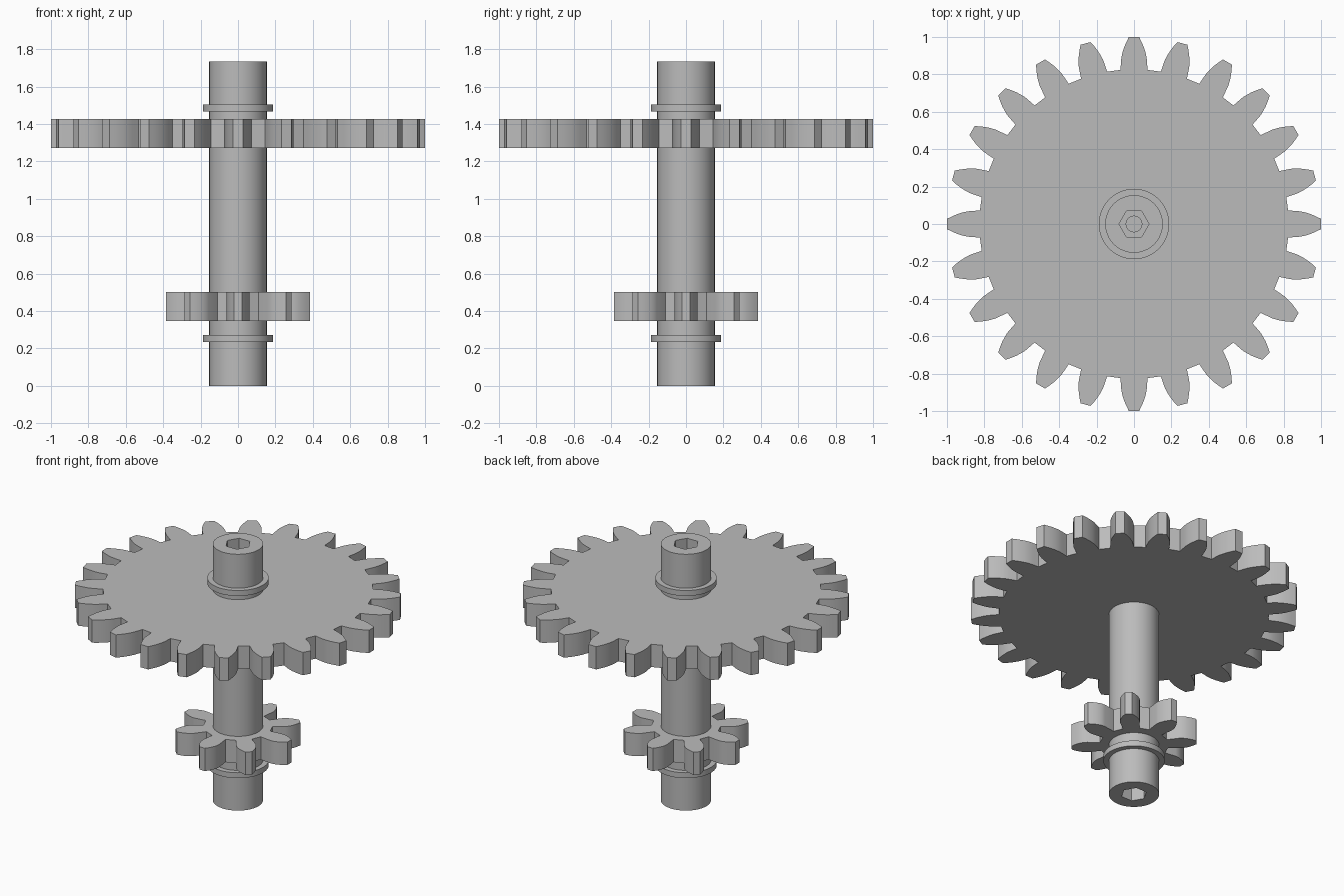
import bpy
import bmesh
from math import acos, atan2, cos, hypot, pi, radians, sin, sqrt, tan
from mathutils import Matrix

cube = bpy.data.objects.get("Cube")
if cube:
    bpy.data.objects.remove(cube, do_unlink=True)

# Gear proportions: the tooth module sets every radius
MODULE = 1 / 13
PRESSURE = radians(20)
SHAFT_RADIUS = 2 * MODULE
SHAFT_TOP = 1.733

steel = bpy.data.materials.new("plain grey steel")
steel.use_nodes = True
GREY = (0.5, 0.5, 0.5, 1)
steel.diffuse_color = GREY
steel.node_tree.nodes["Principled BSDF"].inputs["Base Color"].default_value = GREY


def make_object(name, bm):
    bmesh.ops.recalc_face_normals(bm, faces=bm.faces)
    mesh = bpy.data.meshes.new(name)
    bm.to_mesh(mesh)
    bm.free()
    mesh.materials.append(steel)
    obj = bpy.data.objects.new(name, mesh)
    bpy.context.collection.objects.link(obj)
    return obj


def activate(obj):
    bpy.ops.object.select_all(action="DESELECT")
    obj.select_set(True)
    bpy.context.view_layer.objects.active = obj


def smooth(obj):
    activate(obj)
    bpy.ops.object.shade_smooth_by_angle(angle=radians(30))


def cylinder(name, radius, bottom, top, sides=64):
    bm = bmesh.new()
    bmesh.ops.create_cone(
        bm, cap_ends=True, segments=sides, radius1=radius, radius2=radius,
        depth=top - bottom, matrix=Matrix.Translation((0, 0, (top + bottom) / 2)))
    return make_object(name, bm)


def extrude_outline(name, outline, bottom, top):
    bm = bmesh.new()
    face = bm.faces.new([bm.verts.new((x, y, bottom)) for x, y in outline])
    result = bmesh.ops.extrude_face_region(bm, geom=[face], use_keep_orig=True)
    raised = [v for v in result["geom"] if isinstance(v, bmesh.types.BMVert)]
    bmesh.ops.translate(bm, verts=raised, vec=(0, 0, top - bottom))
    return make_object(name, bm)


def half_tooth(teeth, steps=5):
    """Radius and half angle along one involute flank, root to tip."""
    pitch = MODULE * teeth / 2
    base, root, tip = pitch * cos(PRESSURE), pitch - 1.25 * MODULE, pitch + MODULE
    base_half = pi / (2 * teeth) + tan(PRESSURE) - PRESSURE
    flank = [(root, base_half + 0.006 / root)]
    for i in range(steps + 1):
        radius = base + (tip - base) * i / steps
        alpha = acos(min(1, base / radius))
        flank.append((radius, base_half - tan(alpha) + alpha))
    return flank


def gear(name, teeth, bottom, top):
    flank = half_tooth(teeth)
    outline = []
    for i in range(teeth):
        centre = 2 * pi * i / teeth
        tooth = [(r, centre - a) for r, a in flank]
        tooth += [(r, centre + a) for r, a in reversed(flank)]
        outline += [(r * cos(a), r * sin(a)) for r, a in tooth]
    smooth(extrude_outline(name, outline, bottom, top))


def cut(target, cutter):
    activate(target)
    mod = target.modifiers.new("socket cut", "BOOLEAN")
    mod.operation = "DIFFERENCE"
    mod.solver = "EXACT"
    mod.object = cutter
    bpy.ops.object.modifier_apply(modifier=mod.name)
    bpy.data.objects.remove(cutter, do_unlink=True)


# Shaft with a hexagonal socket and pilot hole in each end
shaft = cylinder("shaft", SHAFT_RADIUS, 0, SHAFT_TOP)
hexagon = [(0.08 * cos(i * pi / 3), 0.08 * sin(i * pi / 3)) for i in range(6)]
for low, high, pilot_low, pilot_high in (
        (-0.05, 0.12, -0.06, 0.17),
        (SHAFT_TOP - 0.12, SHAFT_TOP + 0.05, SHAFT_TOP - 0.17, SHAFT_TOP + 0.06)):
    cut(shaft, extrude_outline("socket_cutter", hexagon, low, high))
    cut(shaft, cylinder("pilot_cutter", 0.042, pilot_low, pilot_high, 32))
smooth(shaft)

# Retaining rings
smooth(cylinder("lower_retaining_ring", 0.188, 0.235, 0.272))
smooth(cylinder("upper_retaining_ring", 0.188, 1.467, 1.504))

# Gears
gear("large_gear", 24, 1.272, 1.426)
gear("small_gear", 8, 0.348, 0.502)
